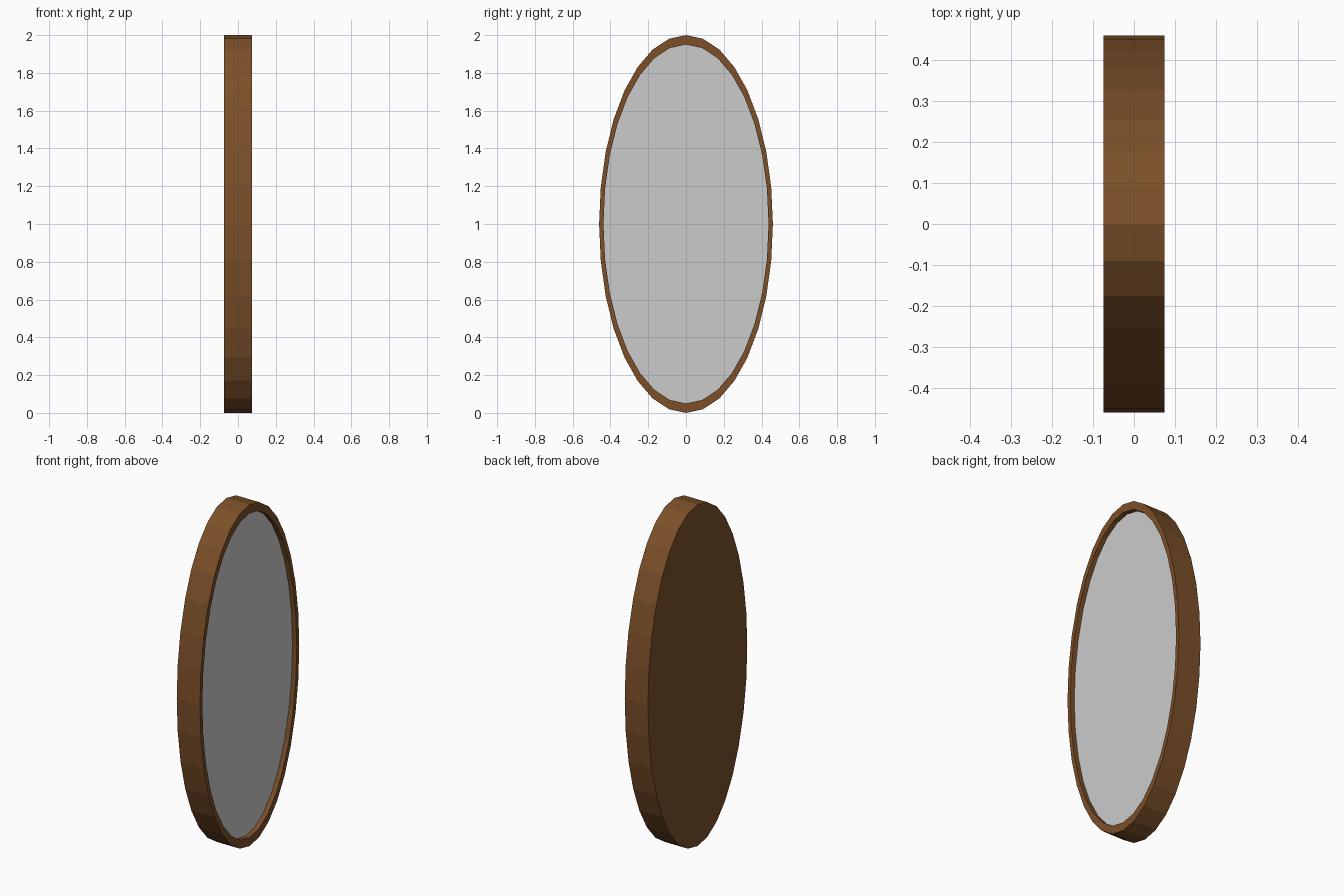
import bpy, bmesh
from math import sin, cos, pi

if "Cube" in bpy.data.objects:
    bpy.data.objects.remove(bpy.data.objects["Cube"])

SIDES, RY, RZ = 32, 0.46, 1.0
INNER = 0.95            # opening size relative to the frame
BACK, FRONT = -0.075, 0.075
GLASS = FRONT - 0.028   # recessed glass plane


def ring(bm, x, s):
    """Oval ring of vertices in the plane at x."""
    return [bm.verts.new((x, s * RY * sin(2 * pi * i / SIDES),
                          1 + s * RZ * cos(2 * pi * i / SIDES)))
            for i in range(SIDES)]


def bridge(bm, a, b):
    for i in range(SIDES):
        j = (i + 1) % SIDES
        bm.faces.new((a[i], a[j], b[j], b[i]))


def finish(bm, name):
    mesh = bpy.data.meshes.new(name)
    bm.to_mesh(mesh)
    bm.free()
    obj = bpy.data.objects.new(name, mesh)
    bpy.context.collection.objects.link(obj)
    return obj


# Oval wooden frame: closed back, side wall, rim and recess wall
bm = bmesh.new()
rings = [ring(bm, BACK, 1), ring(bm, FRONT, 1),
         ring(bm, FRONT, INNER), ring(bm, GLASS, INNER)]
for a, b in zip(rings, rings[1:]):
    bridge(bm, a, b)
bm.faces.new(rings[0])
bmesh.ops.recalc_face_normals(bm, faces=bm.faces)
back = min(bm.faces, key=lambda f: f.calc_center_median().x)
back.normal_update()
if back.normal.x > 0:
    bmesh.ops.reverse_faces(bm, faces=bm.faces)
frame = finish(bm, "mirror_frame")
wood = bpy.data.materials.new("brown_wood")
wood.diffuse_color = (0.20, 0.08, 0.022, 1)
wood.use_nodes = True
wood.node_tree.nodes["Principled BSDF"].inputs["Base Color"].default_value = wood.diffuse_color
frame.data.materials.append(wood)

# Grey mirror glass facing +x
bm = bmesh.new()
face = bm.faces.new(ring(bm, GLASS, INNER))
face.normal_update()
if face.normal.x < 0:
    face.normal_flip()
finish(bm, "mirror_glass")
